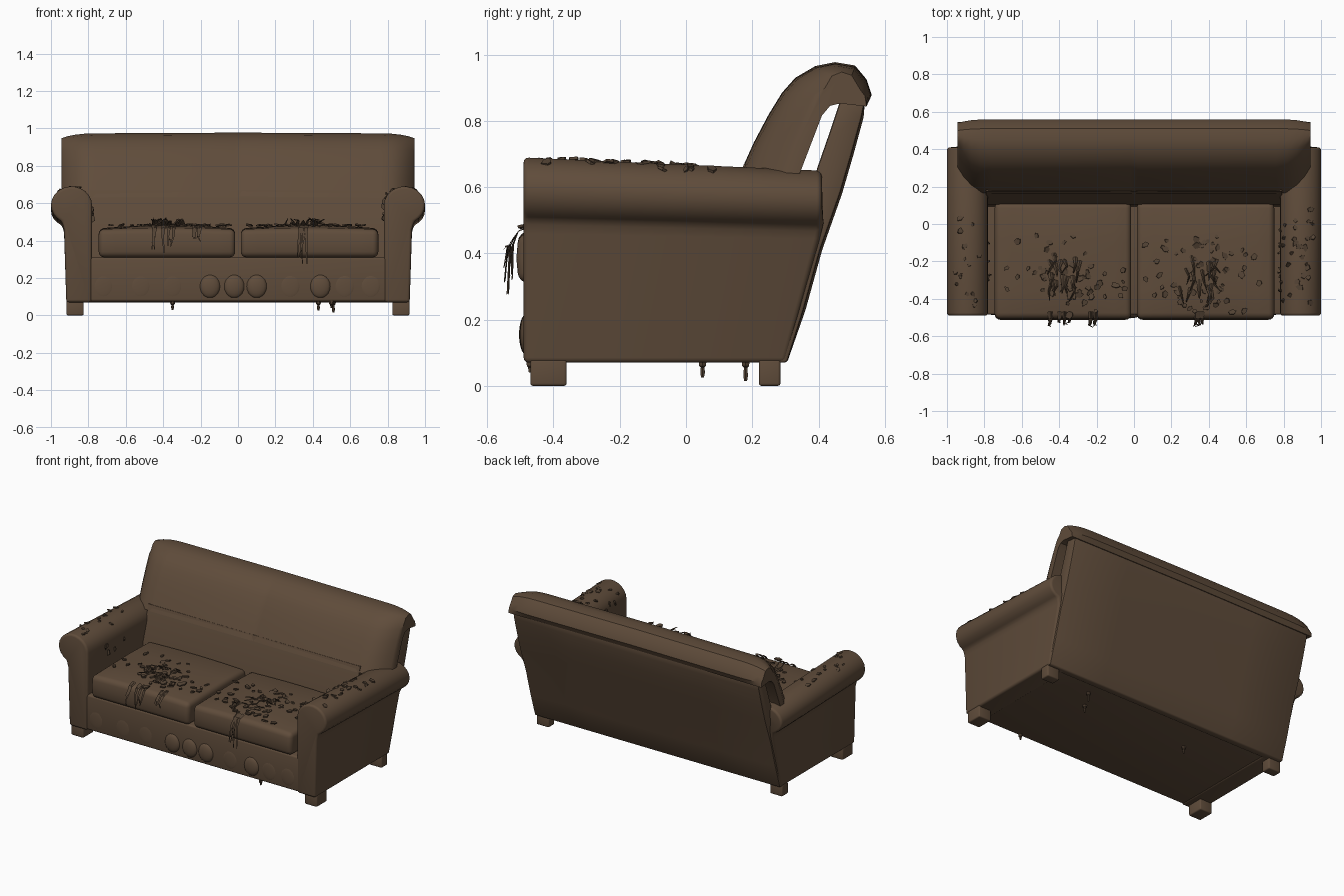
import bpy, bmesh, math, random
from mathutils import Vector, Matrix, Euler

if "Cube" in bpy.data.objects:
    bpy.data.objects.remove(bpy.data.objects["Cube"])

random.seed(4)
R, U = random.random, random.uniform


def material(name, rgb):
    m = bpy.data.materials.new(name)
    m.diffuse_color = (*rgb, 1)
    m.use_nodes = True
    m.node_tree.nodes["Principled BSDF"].inputs["Base Color"].default_value = m.diffuse_color
    return m


BROWN = material("worn brown", (0.115, 0.072, 0.043))
DARK = material("dark brown", (0.085, 0.055, 0.034))


def add_loft(bm, sections):
    """Skin matching rings of points and cap both ends."""
    rings = [[bm.verts.new(p) for p in s] for s in sections]
    n = len(rings[0])
    for a, b in zip(rings, rings[1:]):
        for i in range(n):
            j = (i + 1) % n
            bm.faces.new((a[i], a[j], b[j], b[i]))
    bm.faces.new(rings[0][::-1])
    bm.faces.new(rings[-1])


def finish(name, bm, mat=BROWN, bevel=0, segs=3):
    bmesh.ops.recalc_face_normals(bm, faces=bm.faces[:])
    me = bpy.data.meshes.new(name)
    bm.to_mesh(me)
    bm.free()
    me.materials.append(mat)
    ob = bpy.data.objects.new(name, me)
    bpy.context.collection.objects.link(ob)
    if bevel:
        b = ob.modifiers.new("bevel", 'BEVEL')
        b.width, b.segments, b.limit_method = bevel, segs, 'ANGLE'
        b.angle_limit = math.radians(40)
    return ob


def loft(name, sections, **kw):
    bm = bmesh.new()
    add_loft(bm, sections)
    return finish(name, bm, **kw)


def box(name, x0, x1, y0, y1, z0, z1, **kw):
    ring = [(x0, y0), (x1, y0), (x1, y1), (x0, y1)]
    return loft(name, [[(x, y, z) for x, y in ring] for z in (z0, z1)], **kw)


# Base and front rail
box("seat_base", -0.80, 0.80, -0.485, 0.29, 0.075, 0.31, bevel=0.012)

# Rolled arms: cross-section swept to a slanted back end
roll = [(0.89 + 0.11 * math.cos(a), 0.59 + 0.10 * math.sin(a))
        for a in (math.radians(-62 + 242 * i / 15) for i in range(16))]
arm_profile = [(0.782, 0.07), (0.918, 0.07), (0.93, 0.46)] + roll
for side, word in ((1, "right"), (-1, "left")):
    def ring(y, back):
        out = []
        for x, z in arm_profile:
            yy = min(0.41, 0.30 + 0.26 * (z - 0.07)) if back else y
            drop = 0.04 * (yy + 0.49) / 0.9 * max(0, (z - 0.3) / 0.39)
            out.append((side * x, yy, z - drop))
        return out
    loft(word + "_arm", [ring(-0.49, False), ring(0, True)], bevel=0.015)
    # Square feet
    box(word + "_front_leg", side * 0.825, side * 0.917, -0.47, -0.36, 0, 0.08, bevel=0.008)
    box(word + "_back_leg", side * 0.825, side * 0.917, 0.22, 0.285, 0, 0.08, bevel=0.008)

# Lower backrest between the arms
low = [(0.09, 0.28), (0.105, 0.45), (0.175, 0.67), (0.35, 0.67), (0.27, 0.28)]
loft("lower_backrest", [[(x, y, z) for y, z in low] for x in (-0.79, 0, 0.79)])

# Upper backrest padding with rounded wings and top roll
pad = [(0.16, 0.635), (0.205, 0.735), (0.25, 0.82), (0.29, 0.885), (0.33, 0.93),
       (0.39, 0.965), (0.45, 0.977), (0.51, 0.967), (0.545, 0.925), (0.56, 0.88),
       (0.545, 0.848), (0.465, 0.857), (0.435, 0.85), (0.41, 0.82), (0.345, 0.65), (0.34, 0.635)]
shift = [0.14, 0.13, 0.12, 0.11, 0.09, 0.05, 0.02, -0.01, -0.02, -0.02] + [0] * 6
sections = []
for x in (-0.943, -0.935, -0.91, -0.87, -0.82, -0.76, -0.4, -0.02, 0,
          0.02, 0.4, 0.76, 0.82, 0.87, 0.91, 0.935, 0.943):
    t = max(0, (abs(x) - 0.74) / 0.203) ** 3
    crease = 0.004 if x == 0 else 0
    sections.append([(x, y + s * t + (crease if i < 6 else 0),
                      z - (0.025 * t if 3 < i < 9 else 0) - 0.005 * abs(x))
                     for i, ((y, z), s) in enumerate(zip(pad, shift))])
loft("upper_backrest", sections)

# Outer back panel, leaving a gap behind the padding
panel = [(0.54, 0.86), (0.465, 0.86), (0.43, 0.755), (0.397, 0.66), (0.30, 0.3), (0.26, 0.07),
         (0.305, 0.07), (0.355, 0.23), (0.405, 0.41), (0.465, 0.58), (0.50, 0.70), (0.53, 0.81)]
loft("back_panel", [[(x, y + (0.006 if abs(x) < 0.6 and i > 6 else 0), z)
                     for i, (y, z) in enumerate(panel)]
                    for x in (-0.915, -0.5, 0, 0.5, 0.915)], bevel=0.008, segs=2)


# Seat cushions with a soft crown
def cushion(name, x0, x1):
    sides = []
    for k in range(9):
        u = k / 8
        x = x0 + (x1 - x0) * u
        crown = 0.018 * math.sin(math.pi * u)
        sides.append([(x, -0.505, 0.31), (x, -0.512, 0.385), (x, -0.505, 0.46 + crown * 0.3),
                      (x, -0.35, 0.462 + crown), (x, -0.1, 0.465 + crown),
                      (x, 0.115, 0.46 + crown * 0.4), (x, 0.115, 0.31)])
    loft(name, sides, bevel=0.03, segs=4)


cushion("left_cushion", -0.745, -0.015)
cushion("right_cushion", 0.015, 0.75)

# Rounded bumps along the front rail
bm = bmesh.new()
for x, d in ((-0.15, .022), (-0.02, .022), (0.10, .022), (0.44, .02), (-0.72, .006),
             (-0.52, .006), (-0.35, .006), (0.28, .007), (0.57, .007), (0.71, .007)):
    mat = Matrix.Translation((x, -0.482, 0.155)) @ Matrix.Diagonal((0.055, d, 0.062, 1))
    bmesh.ops.create_uvsphere(bm, u_segments=16, v_segments=10, radius=1, matrix=mat)
finish("rail_bumps", bm)


def chip(bm, pos, size, tilt=0.35, base=(0, 0, 0)):
    """Small irregular flake."""
    rot = Euler((base[0] + U(-tilt, tilt), base[1] + U(-tilt, tilt), U(0, 6.3))).to_matrix()
    pts = [Vector((math.cos(a) * size * U(.6, 1.1), math.sin(a) * size * U(.5, .9), 0))
           for a in (i * math.tau / 5 for i in range(5))]
    add_loft(bm, [[Vector(pos) + rot @ (p + Vector((0, 0, h))) for p in pts] for h in (-.004, .004)])


def ribbon(bm, path, width):
    """Thin tapering shred that follows a path."""
    n = len(path) - 1
    add_loft(bm, [[(x - w, y, z), (x + w, y, z), (x, y + .004, z + .005)]
                  for i, (x, y, z) in enumerate(path) for w in (width * (1 - 0.8 * i / n),)])


# Torn flakes and strips on each cushion
for name, cx in (("left_cushion_flakes", -0.36), ("right_cushion_flakes", 0.35)):
    bm = bmesh.new()
    for _ in range(62):
        x = min(max(random.gauss(cx, 0.15), cx - 0.32), cx + 0.32)
        chip(bm, (x, U(-0.49, -0.06) if R() < .6 else U(-0.4, -0.2), 0.482), U(.013, .026))
    for _ in range(16):
        x, y, l = cx + U(-.12, .12), U(-.42, -.2), U(.06, .12)
        ribbon(bm, [(x, y + l / 2, .48), (x + U(-.02, .02), y, U(.49, .515)),
                    (x + U(-.03, .03), y - l / 2, U(.485, .52))], U(.008, .016))
    finish(name, bm, DARK)

# Shreds hanging over the cushion fronts
bm = bmesh.new()
for cx, count, spread, low_z in ((-0.39, 7, 0.06, 0.33), (0.34, 5, 0.025, 0.27), (-0.22, 4, 0.04, 0.38)):
    for _ in range(count):
        x, z, out = cx + U(-spread, spread), low_z + U(0, .06), U(.012, .045)
        ribbon(bm, [(x, -.47, .478), (x, -.508, .465), (x + U(-.01, .01), -.512 - out * .7, .42),
                    (x + U(-.02, .02), -.51 - out, z)], U(.007, .014))
finish("hanging_shreds", bm, DARK)

# Flakes on the arms, on top and on the inner faces
bm = bmesh.new()
for side, count in ((-1, 16), (1, 34)):
    for _ in range(count):
        a = math.radians(U(50, 125) if side < 0 else U(50, 165))
        y = U(-.44, .1)
        z = 0.59 - 0.04 * (y + 0.49) / 0.9 * 0.9 + 0.10 * math.sin(a)
        chip(bm, (side * (0.89 + 0.112 * math.cos(a)), y, z), U(.012, .024), .2,
             (0, side * (math.pi / 2 - a), 0))
    for _ in range(6):
        chip(bm, (side * 0.779, U(-.3, -.1), U(.5, .6)), U(.012, .024), .2, (0, math.pi / 2, 0))
finish("arm_flakes", bm, DARK)

# Loose scraps hanging below the base
bm = bmesh.new()
for x, y, z in ((-0.35, 0.05, .03), (0.43, 0.05, .025), (0.51, 0.18, .015), (0.5, -0.47, .04)):
    add_loft(bm, [[(x + r * math.cos(i * 1.047), y + r * math.sin(i * 1.047), h) for i in range(6)]
                  for h, r in ((.08, .014), (.06, .012), (.055, .006), (z + .015, .008), (z, .005))])
finish("hanging_scraps", bm, DARK)

# Apply modifiers and smooth the shading
bpy.ops.object.select_all(action='SELECT')
bpy.context.view_layer.objects.active = bpy.context.selected_objects[0]
bpy.ops.object.convert(target='MESH')
bpy.ops.object.shade_smooth_by_angle(angle=math.radians(35))
